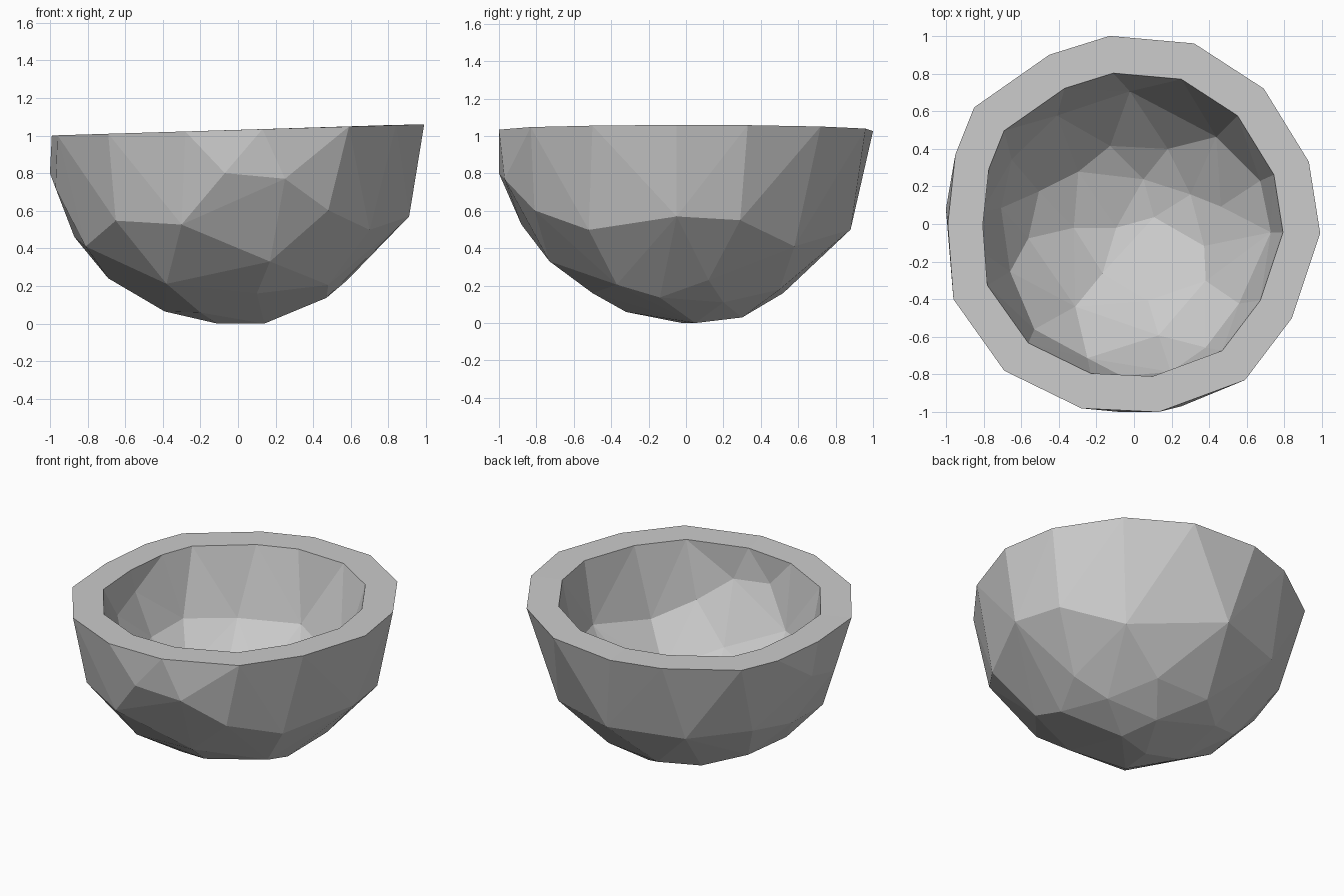
import bpy, bmesh
from math import sqrt
from mathutils import Matrix, Vector

cube = bpy.data.objects.get("Cube")
if cube:
    bpy.data.objects.remove(cube)

CENTER = Vector((-.03, -.02, 1.035))
RADIUS = 1.035
INNER_SCALE = Matrix.Diagonal((.806, .806, .85))


def rim_height(x):
    """Height of the slightly tilted cut that opens the bowl."""
    return 1.03 + .03 * x


def on_sphere(x, y):
    """Drop a plan position onto the lower half of the sphere."""
    flat = (x - CENTER.x) ** 2 + (y - CENTER.y) ** 2
    return Vector((x, y, CENTER.z - sqrt(max(RADIUS ** 2 - flat, 0))))


# Corners of the rim, seen in plan
rim = [(-.13, 1), (.32, .96), (.69, .72), (.93, .33), (.99, -.05),
       (.84, -.5), (.59, -.83), (.13, -1), (-.28, -.98), (-.69, -.78),
       (-.96, -.4), (-.99, 0), (-.95, .37), (-.85, .62), (-.45, .9)]

# Irregular corners of the faceted body, seen in plan
body = [(-.15, .52), (.23, .5), (-.36, .35), (-.5, .72), (-.8, .43),
        (-.62, .22), (.38, .2), (-.39, -.02), (.47, -.14), (-.69, -.09),
        (-.2, -.32), (.48, -.37), (-.38, -.54), (.48, -.81), (-.65, -.69),
        (-.3, -.88), (.7, -.52)]

# Corners off the sphere: bulges below the rim, then floor and sides
uneven = [(-.07, -1, .8), (.25, -.97, .77), (-1, .08, .8), (-.97, -.2, .72),
          (.07, .3, .03), (.14, .05, 0), (-.11, -.02, 0), (.1, -.5, .16),
          (.91, -.05, .57), (.17, -.73, .33), (-.02, .88, .5),
          (.55, .58, .41), (.84, .29, .55), (.58, .12, .23),
          (-.87, .11, .46), (-.81, -.31, .41)]

# Outer shell: hull of all corners under a peak, opened by removing the peak
bm = bmesh.new()
for point in [(x, y, rim_height(x)) for x, y in rim] + uneven:
    bm.verts.new(point)
for x, y in body:
    bm.verts.new(on_sphere(x, y))
bm.verts.new((0, 0, 1.6))
bmesh.ops.convex_hull(bm, input=bm.verts[:])
peak = max(bm.verts, key=lambda v: v.co.z)
loose = [v for v in bm.verts if not v.link_faces]
bmesh.ops.delete(bm, geom=loose + [peak], context='VERTS')

# Inner shell: smaller copy that shares the plane of the rim
bm.verts.index_update()
outer_faces = bm.faces[:]
border = [e for e in bm.edges if len(e.link_faces) == 1]
pivot = Vector((CENTER.x, CENTER.y, rim_height(CENTER.x)))
inner = [bm.verts.new(pivot + INNER_SCALE @ (v.co - pivot)) for v in bm.verts[:]]
for face in outer_faces:
    bm.faces.new([inner[v.index] for v in face.verts])

# Flat rim joining both shells
for edge in border:
    a, b = edge.verts
    bm.faces.new((a, b, inner[b.index], inner[a.index]))
bmesh.ops.recalc_face_normals(bm, faces=bm.faces[:])

mesh = bpy.data.meshes.new("bowl")
bm.to_mesh(mesh)
bm.free()
bowl = bpy.data.objects.new("bowl", mesh)
bpy.context.collection.objects.link(bowl)

# Plain grey stone
grey = bpy.data.materials.new("stone grey")
grey.use_nodes = True
color = (.6, .6, .6, 1)
grey.diffuse_color = color
grey.node_tree.nodes["Principled BSDF"].inputs["Base Color"].default_value = color
mesh.materials.append(grey)
